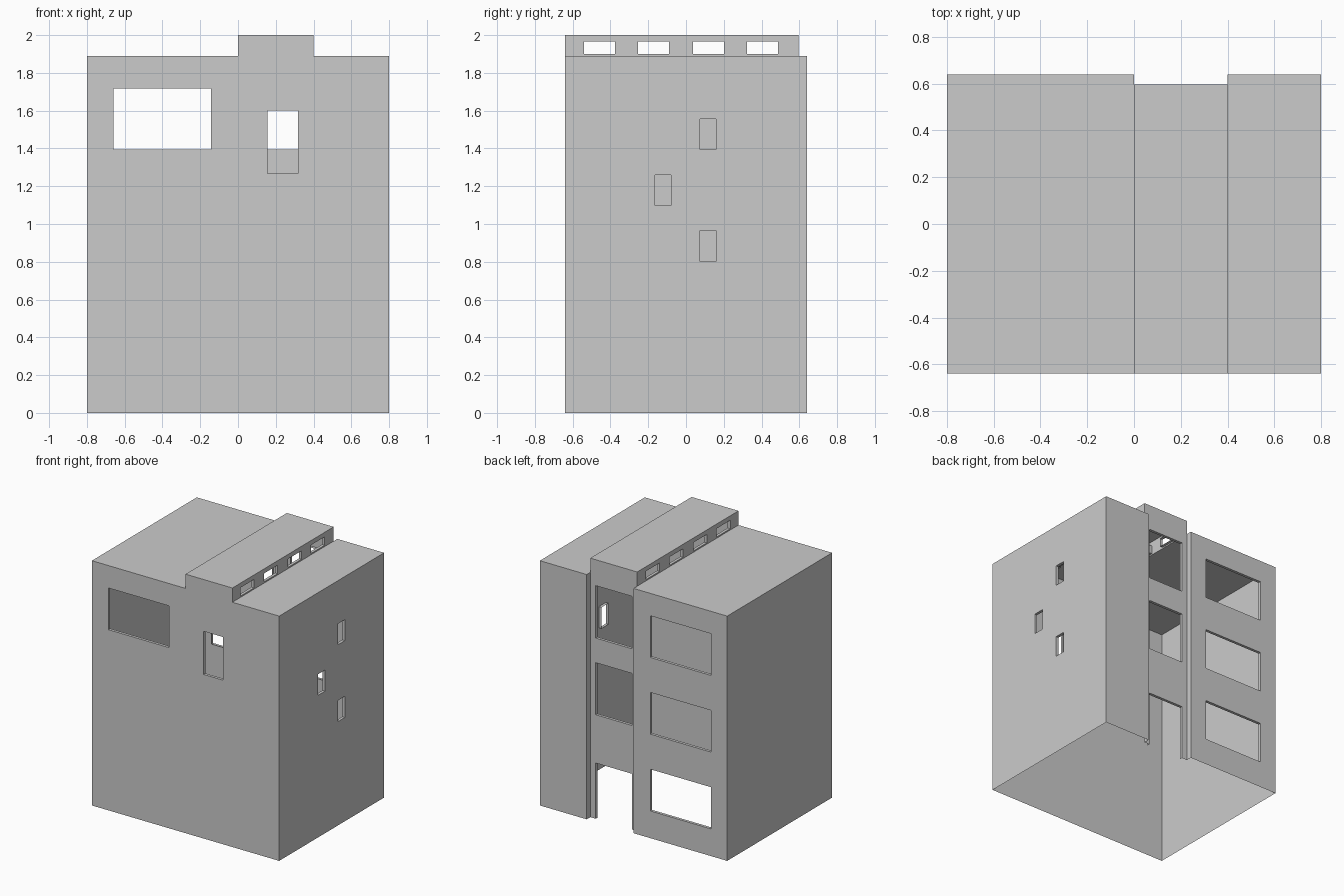
import bpy, bmesh
from mathutils import Vector

if "Cube" in bpy.data.objects:
    bpy.data.objects.remove(bpy.data.objects["Cube"])

DEPTH = 0.022          # how far the opening reveals turn inward
X0, X1, Y0, Y1 = -0.8, 0.8, -0.64, 0.64
MX0, MX1, MY1 = 0.0, 0.4, 0.596   # raised central bay
EAVE, TOP = 1.89, 2.0


def quad(bm, pts, facing):
    f = bm.faces.new([bm.verts.new(p) for p in pts])
    f.normal_update()
    if f.normal.dot(facing) < 0:
        f.normal_flip()


def finish(name, bm):
    bmesh.ops.remove_doubles(bm, verts=bm.verts, dist=1e-4)
    bmesh.ops.dissolve_limit(bm, angle_limit=0.01, verts=bm.verts, edges=bm.edges)
    me = bpy.data.meshes.new(name)
    bm.to_mesh(me)
    bm.free()
    bpy.context.collection.objects.link(bpy.data.objects.new(name, me))


def wall(name, axis, pos, sign, rects, holes=()):
    """Single-skin upright wall facing sign*axis; rects and holes are (a0, a1, z0, z1)."""
    def pt(a, z, d=0.0):
        q = pos - sign * d
        return Vector((q, a, z)) if axis == 'x' else Vector((a, q, z))

    out = Vector((sign, 0, 0)) if axis == 'x' else Vector((0, sign, 0))
    bm = bmesh.new()
    inside = lambda r, a, z: r[0] < a < r[1] and r[2] < z < r[3]
    both = list(rects) + list(holes)
    us = sorted({v for r in both for v in r[:2]})
    zs = sorted({v for r in both for v in r[2:]})
    for a, b in zip(us, us[1:]):
        for c, d in zip(zs, zs[1:]):
            m, n = (a + b) / 2, (c + d) / 2
            if any(inside(r, m, n) for r in rects) and not any(inside(h, m, n) for h in holes):
                quad(bm, [pt(a, c), pt(b, c), pt(b, d), pt(a, d)], out)
    # reveals around every opening (no sill at ground level)
    for a, b, c, d in holes:
        mid = pt((a + b) / 2, (c + d) / 2)
        ring = [(a, c), (b, c), (b, d), (a, d)]
        for i in range(4):
            p, q = ring[i], ring[(i + 1) % 4]
            if p[1] == q[1] == 0:
                continue
            quad(bm, [pt(*p), pt(*q), pt(*q, DEPTH), pt(*p, DEPTH)],
                 mid - (pt(*p) + pt(*q)) / 2)
    finish(name, bm)


def roof(name, x0, x1, y0, y1, z):
    bm = bmesh.new()
    quad(bm, [(x0, y0, z), (x1, y0, z), (x1, y1, z), (x0, y1, z)], Vector((0, 0, 1)))
    finish(name, bm)


# front wall with raised centre
wall("front_wall", 'y', Y0, -1, [(X0, X1, 0, EAVE), (MX0, MX1, EAVE, TOP)],
     [(-0.66, -0.143, 1.395, 1.717), (0.155, 0.318, 1.267, 1.6)])

# side walls
wall("left_wall", 'x', X0, -1, [(Y0, Y1, 0, EAVE)])
wall("right_wall", 'x', X1, 1, [(Y0, Y1, 0, EAVE)],
     [(0.075, 0.16, 1.395, 1.557), (-0.165, -0.08, 1.097, 1.26), (0.075, 0.16, 0.802, 0.965)])

# back walls: windowed wing, recessed stair bay with door, plain wing
wall("back_wing_wall", 'y', Y1, 1, [(X0, MX0, 0, EAVE)],
     [(-0.66, -0.143, z, z + 0.322) for z in (0.21, 0.803, 1.395)])
wall("back_plain_wall", 'y', Y1, 1, [(MX1, X1, 0, EAVE)])
wall("back_bay_wall", 'y', MY1, 1, [(MX0, MX1, 0, TOP)],
     [(0.046, 0.354, 0, 0.43), (0.046, 0.354, 0.803, 1.205), (0.046, 0.354, 1.395, 1.8)])
wall("bay_return_left", 'x', MX0, 1, [(MY1, Y1, 0, EAVE)])
wall("bay_return_right", 'x', MX1, -1, [(MY1, Y1, 0, EAVE)])

# clerestory strips on both sides of the raised bay
slots = [(y, y + 0.165, 1.9, 1.965) for y in (-0.54, -0.254, 0.037, 0.322)]
for label, x, s in (("left", MX0, -1), ("right", MX1, 1)):
    wall("clerestory_" + label, 'x', x, s, [(Y0, MY1, EAVE, TOP)], slots)

# roofs
roof("roof_left", X0, MX0, Y0, Y1, EAVE)
roof("roof_right", MX1, X1, Y0, Y1, EAVE)
roof("roof_raised", MX0, MX1, Y0, MY1, TOP)
